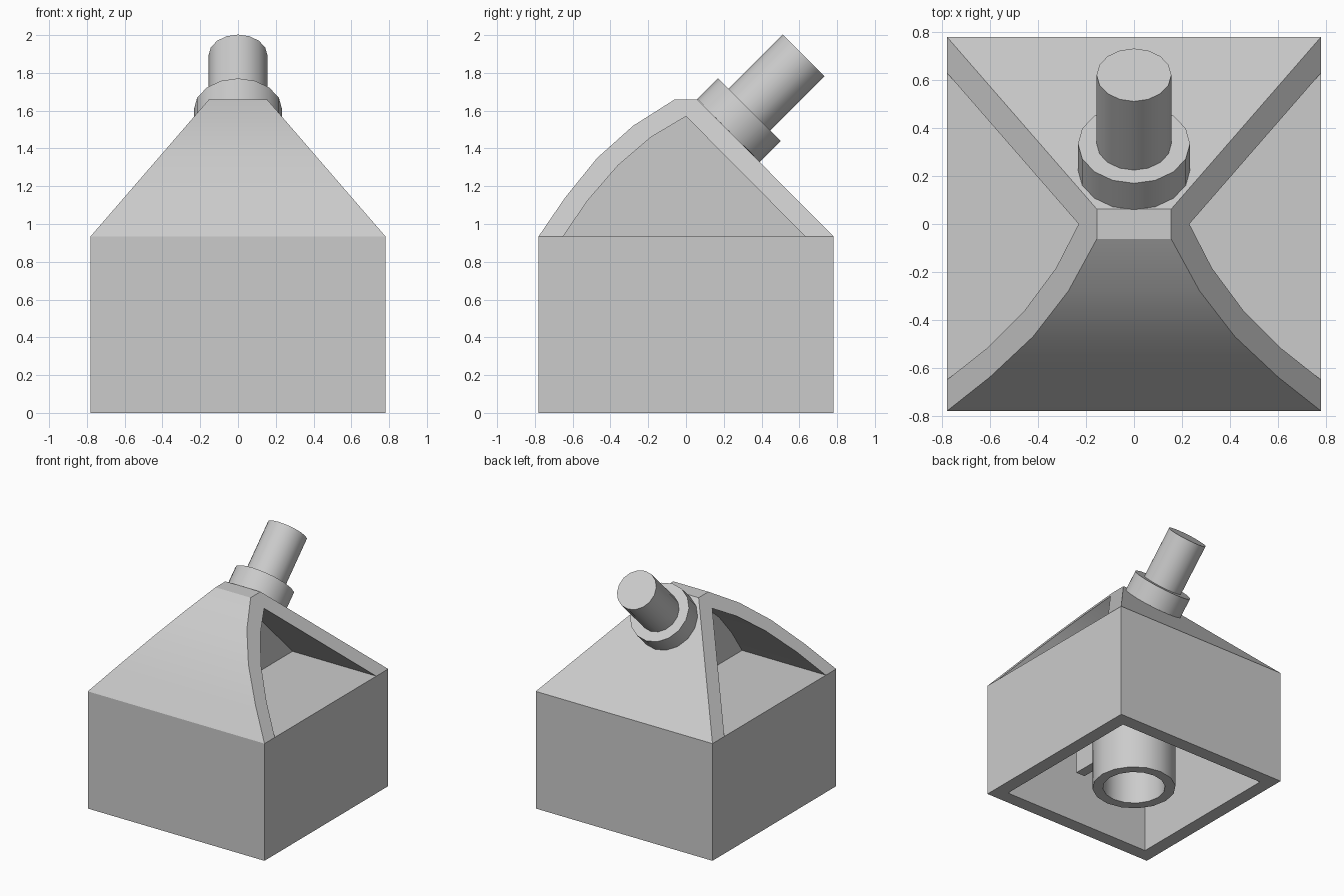
import bpy, bmesh, math
from mathutils import Matrix, Vector

if "Cube" in bpy.data.objects:
    bpy.data.objects.remove(bpy.data.objects["Cube"])

grey = bpy.data.materials.new("light_grey")
grey.use_nodes = True
colour = (0.6, 0.6, 0.6, 1)
grey.diffuse_color = colour
grey.node_tree.nodes["Principled BSDF"].inputs["Base Color"].default_value = colour

HALF, TOP, CEILING, INNER = 0.78, 0.935, 0.78, 0.625


def finish(name, bm, smooth=True):
    bmesh.ops.recalc_face_normals(bm, faces=bm.faces)
    mesh = bpy.data.meshes.new(name)
    bm.to_mesh(mesh)
    bm.free()
    mesh.materials.append(grey)
    obj = bpy.data.objects.new(name, mesh)
    bpy.context.collection.objects.link(obj)
    if smooth:
        bpy.ops.object.select_all(action="DESELECT")
        obj.select_set(True)
        bpy.context.view_layer.objects.active = obj
        bpy.ops.object.shade_smooth_by_angle(angle=math.radians(30))
    return obj


def box(bm, low, high):
    low, high = Vector(low), Vector(high)
    matrix = Matrix.Translation((low + high) / 2) @ Matrix.Diagonal((*(high - low), 1))
    bmesh.ops.create_cube(bm, size=1, matrix=matrix)


def cylinder(name, radius, length, matrix):
    bm = bmesh.new()
    bmesh.ops.create_cone(bm, cap_ends=True, segments=16, radius1=radius, radius2=radius,
                          depth=length, matrix=matrix @ Matrix.Translation((0, 0, length / 2)))
    return finish(name, bm)


# Square base, hollowed from below
bm = bmesh.new()
box(bm, (-HALF, -HALF, 0), (HALF, HALF, TOP))
bottom = min(bm.faces, key=lambda f: f.calc_center_median().z)
bmesh.ops.inset_region(bm, faces=[bottom], thickness=HALF - INNER)
pocket = bmesh.ops.extrude_face_region(bm, geom=[bottom])
bmesh.ops.translate(bm, vec=(0, 0, CEILING),
                    verts=[v for v in pocket["geom"] if isinstance(v, bmesh.types.BMVert)])
if bottom.is_valid:
    bmesh.ops.delete(bm, geom=[bottom], context="FACES_ONLY")
finish("base", bm, smooth=False)

# Tapered hood: curved front, straight back, recessed sides with a thin central web
outer = [(-HALF, TOP), (-0.64, 1.14), (-0.47, 1.35), (-0.28, 1.52),
         (-0.062, 1.658), (0.062, 1.658), (HALF, TOP)]
inner = [(-0.65, TOP), (-0.52, 1.125), (-0.36, 1.31), (-0.185, 1.46), (0, 1.57), (0.63, TOP)]
WEB = 0.04


def half_width(z):
    return HALF - (z - TOP) * 0.625 / (1.658 - TOP)


def loop(bm, points, side, width=None):
    return [bm.verts.new((side * (width or half_width(z)), y, z)) for y, z in points]


def bridge(bm, a, b):
    for i in range(len(a) - 1):
        bm.faces.new((a[i], a[i + 1], b[i + 1], b[i]))


bm = bmesh.new()
skins = []
for side in (-1, 1):
    rim, lip, web = loop(bm, outer, side), loop(bm, inner, side), loop(bm, inner, side, WEB)
    bridge(bm, rim[:5], lip[:5])
    bm.faces.new((rim[4], rim[5], lip[4]))
    bm.faces.new((rim[5], rim[6], lip[5], lip[4]))
    bridge(bm, lip, web)
    bm.faces.new(web)
    skins.append(rim)
bridge(bm, *skins)
finish("hood", bm)

# Collar and pin standing square to the back slope
mount = Matrix.Translation((0, 0.225, 1.495)) @ Matrix.Rotation(math.radians(-45), 4, "X")
cylinder("collar", 0.234, 0.156, mount)
cylinder("pin", 0.156, 0.562, mount)

# Hollow tube under the base
bm = bmesh.new()
section = [(0.234, CEILING), (0.234, 0), (0.312, 0), (0.312, CEILING)]
verts = [bm.verts.new((r, 0, z)) for r, z in section]
edges = [bm.edges.new(pair) for pair in zip(verts, verts[1:])]
bmesh.ops.spin(bm, geom=verts + edges, cent=(0, 0, 0), axis=(0, 0, 1),
               angle=math.tau, steps=16, use_merge=True)
bmesh.ops.remove_doubles(bm, verts=bm.verts, dist=0.0005)
finish("under_tube", bm)

# Ribs joining the tube to the front and back walls
bm = bmesh.new()
for low, high in ((-INNER, -0.3), (0.3, INNER)):
    box(bm, (-WEB, low, 0.39), (WEB, high, CEILING))
finish("under_ribs", bm, smooth=False)
